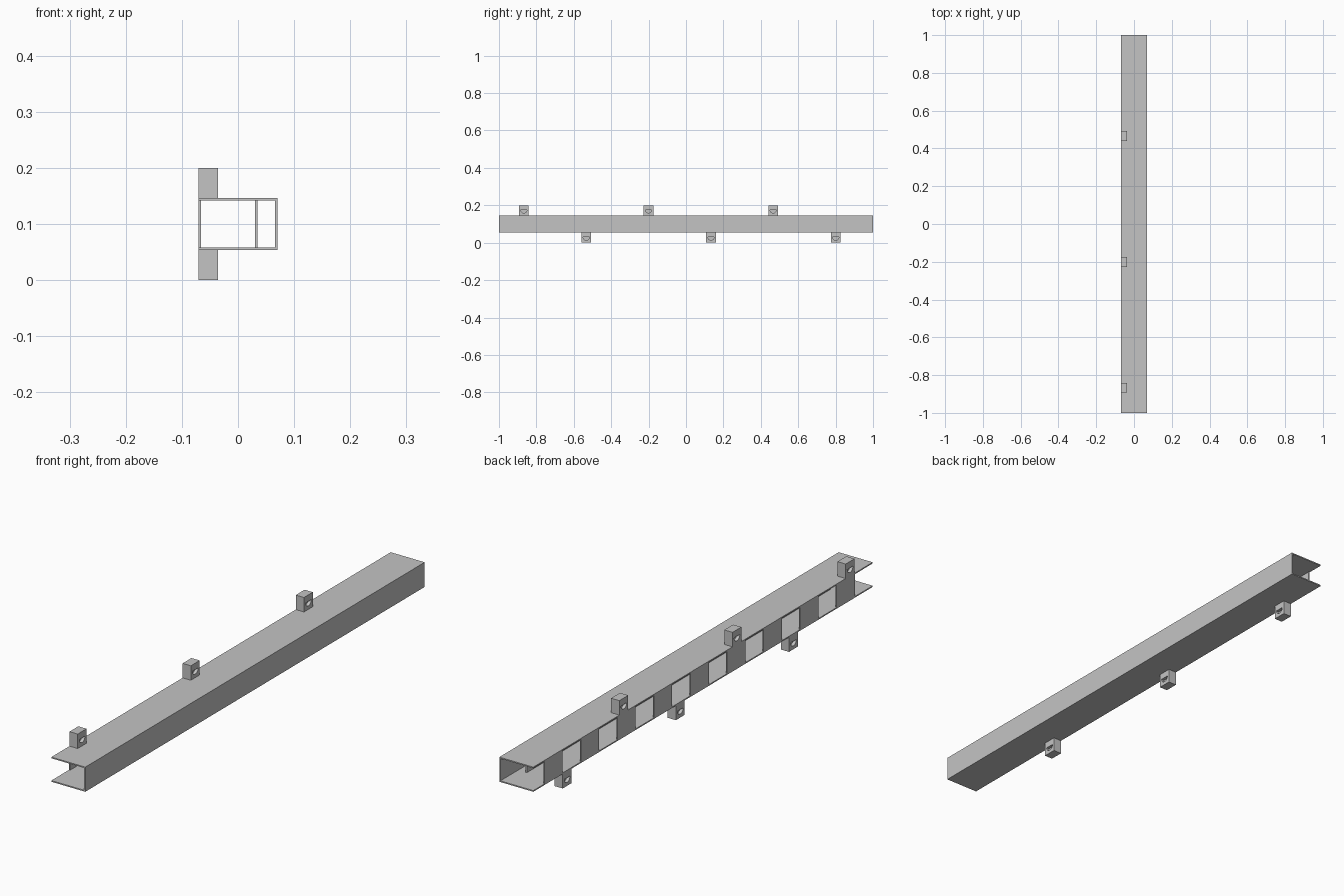
import bpy
import bmesh
import math

if "Cube" in bpy.data.objects:
    bpy.data.objects.remove(bpy.data.objects["Cube"], do_unlink=True)

GREY = (0.55, 0.55, 0.55, 1.0)
steel = bpy.data.materials.new("steel_grey")
steel.use_nodes = True
steel.diffuse_color = GREY
steel.node_tree.nodes["Principled BSDF"].inputs["Base Color"].default_value = GREY


def add_object(name, bm):
    bmesh.ops.recalc_face_normals(bm, faces=bm.faces[:])
    mesh = bpy.data.meshes.new(name)
    bm.to_mesh(mesh)
    bm.free()
    mesh.materials.append(steel)
    obj = bpy.data.objects.new(name, mesh)
    bpy.context.scene.collection.objects.link(obj)
    return obj


def box(name, xs, ys, zs):
    bm = bmesh.new()
    bmesh.ops.create_cube(bm, size=1)
    for v in bm.verts:
        for i, (low, high) in enumerate((xs, ys, zs)):
            v.co[i] = high if v.co[i] > 0 else low
    return add_object(name, bm)


def prism(name, points, axis, start, length):
    """Extrude a closed profile along x (axis 0) or y (axis 1)."""
    bm = bmesh.new()
    verts = [bm.verts.new((start, a, z) if axis == 0 else (a, start, z))
             for a, z in points]
    face = bm.faces.new(verts)
    result = bmesh.ops.extrude_face_region(bm, geom=[face])
    for v in result["geom"]:
        if isinstance(v, bmesh.types.BMVert):
            v.co[axis] += length
    return add_object(name, bm)


# Open channel: one wall and two flanges
X0, X1 = -0.07, 0.07
Z0, Z1 = 0.054, 0.146
T = 0.0045
channel = [(X0, Z0), (X1, Z0), (X1, Z1), (X0, Z1), (X0, Z1 - T),
           (X1 - T, Z1 - T), (X1 - T, Z0 + T), (X0, Z0 + T)]
prism("channel_beam", channel, 1, -1, 2)

# Inner wall running along the channel
box("inner_wall", (0.03, 0.0345), (-0.895, 0.895), (Z0 + T, Z1 - T))

# Evenly spaced plates closing part of the open side
STEP = 0.2152
for i in range(9):
    y = -0.895 + i * STEP
    box(f"side_plate_{i + 1}", (X0, X0 + T), (y, y + STEP / 2), (Z0 + T, Z1 - T))


# Mounting blocks with half-round pockets on both faces
def mounting_block(name, y, z0, z1, pocket_z):
    block = box(name, (X0, X0 + 0.034), (y - 0.026, y + 0.026), (z0, z1))
    r = 0.017
    half_round = [(y + r * math.cos(a), pocket_z + r * math.sin(a))
                  for a in (-math.pi * k / 10 for k in range(11))]
    for side, start in (("outer", X0 - 0.01), ("inner", X0 + 0.022)):
        cutter = prism(f"{name}_{side}_cutter", half_round, 0, start, 0.022)
        cutter.hide_render = True
        cutter.hide_viewport = True
        cut = block.modifiers.new(f"{side}_pocket", "BOOLEAN")
        cut.operation = "DIFFERENCE"
        cut.solver = "EXACT"
        cut.object = cutter


for i in range(3):
    offset = i * 2 / 3
    mounting_block(f"top_block_{i + 1}", -0.867 + offset, Z1, 0.2, 0.176)
    mounting_block(f"bottom_block_{i + 1}", -0.533 + offset, 0.0, Z0, 0.03)
